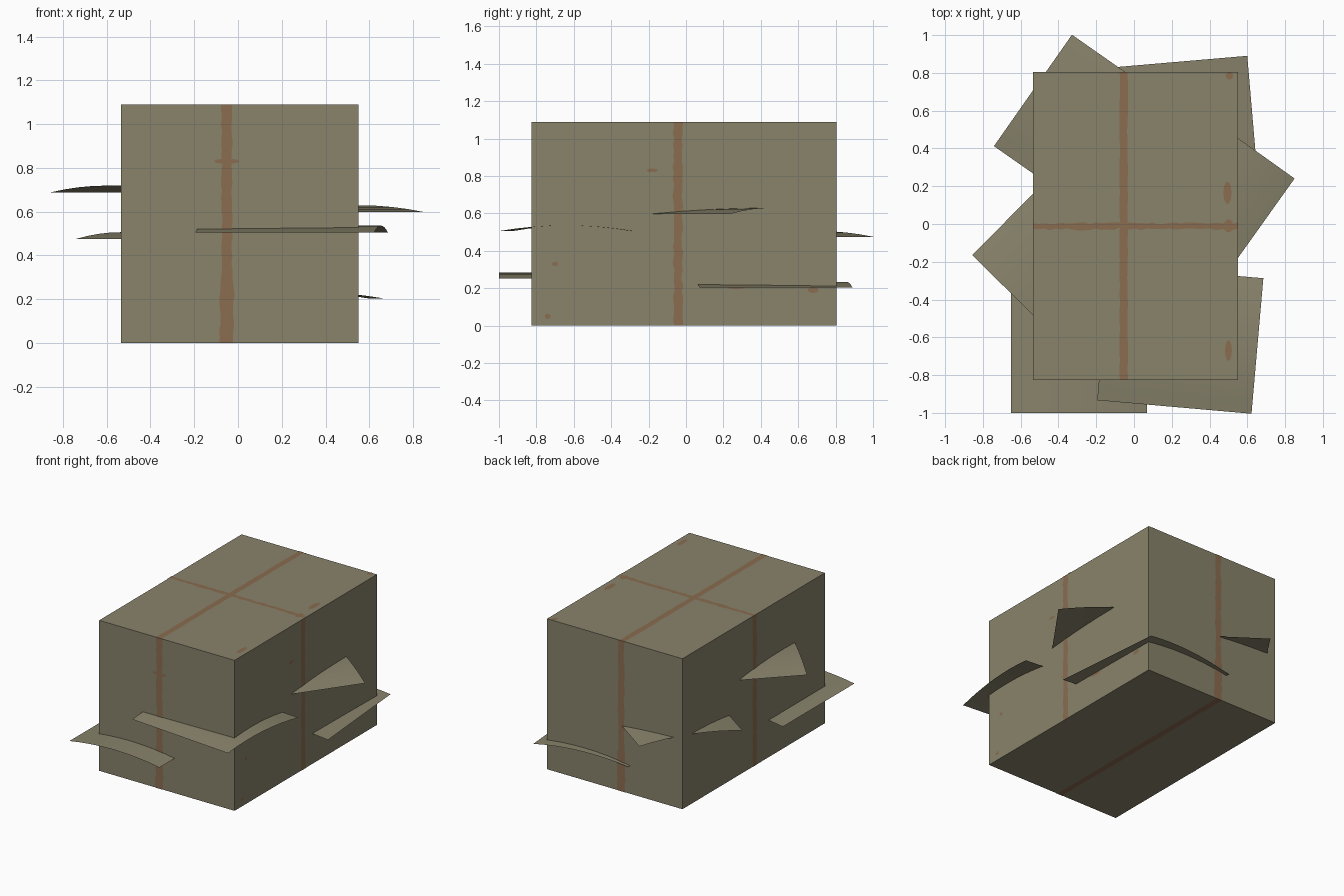
import bpy, bmesh, math, random
from mathutils import Vector, Matrix

if "Cube" in bpy.data.objects:
    bpy.data.objects.remove(bpy.data.objects["Cube"])

random.seed(4)
X0, X1, Y0, Y1, H = -0.535, 0.55, -0.825, 0.805, 1.09
GAP = 0.002


def srgb(*rgb):
    return [((c / 255 + 0.055) / 1.055) ** 2.4 for c in rgb] + [1]


def material(name, colour):
    m = bpy.data.materials.new(name)
    m.diffuse_color = colour
    m.use_nodes = True
    m.node_tree.nodes["Principled BSDF"].inputs["Base Color"].default_value = m.diffuse_color
    return m


paper = material("khaki paper", srgb(136, 131, 107))
rust = material("rusty brown", srgb(138, 108, 80))


def make(name, bm, mat):
    me = bpy.data.meshes.new(name)
    bm.to_mesh(me)
    bm.free()
    me.materials.append(mat)
    ob = bpy.data.objects.new(name, me)
    bpy.context.collection.objects.link(ob)
    return ob


# Main block
bm = bmesh.new()
bmesh.ops.create_cube(bm, size=1)
bmesh.ops.scale(bm, vec=(X1 - X0, Y1 - Y0, H), verts=bm.verts)
bmesh.ops.translate(bm, vec=((X0 + X1) / 2, (Y0 + Y1) / 2, H / 2), verts=bm.verts)
make("box", bm, paper)

# Each side maps face coordinates (u, v) to a point just outside the block
SIDES = {
    "front": (lambda u, v: (u, Y0 - GAP, v), (0, -1, 0)),
    "back": (lambda u, v: (u, Y1 + GAP, v), (0, 1, 0)),
    "left": (lambda u, v: (X0 - GAP, u, v), (-1, 0, 0)),
    "right": (lambda u, v: (X1 + GAP, u, v), (1, 0, 0)),
    "top": (lambda u, v: (u, v, H + GAP), (0, 0, 1)),
    "top_cross": (lambda u, v: (v, u, H + GAP * 1.5), (0, 0, 1)),
    "bottom": (lambda u, v: (u, v, 0.0), (0, 0, -1)),
}


def face_outward(bm, normal):
    bm.normal_update()
    for f in bm.faces:
        if f.normal.dot(Vector(normal)) < 0:
            f.normal_flip()


def band(side, u, v0, v1, half, wobble, wide_below=-9):
    """Ragged painted band running along v, centred on u."""
    place, normal = SIDES[side]
    bm = bmesh.new()
    rows = []
    n = 36
    for i in range(n + 1):
        v = v0 + (v1 - v0) * i / n
        w = half + (0.007 if v < wide_below else 0)
        a = u - w + random.uniform(-wobble, wobble)
        b = u + w + random.uniform(-wobble, wobble)
        rows.append([bm.verts.new(place(a, v)), bm.verts.new(place(b, v))])
    for (a, b), (d, c) in zip(rows, rows[1:]):
        bm.faces.new((a, b, c, d))
    face_outward(bm, normal)
    make(side + "_band", bm, rust)


def spot(side, u, v, ru, rv):
    """Small rounded stain."""
    place, normal = SIDES[side]
    bm = bmesh.new()
    ring = [math.tau * i / 10 for i in range(10)]
    bm.faces.new([bm.verts.new(place(u + ru * math.cos(a), v + rv * math.sin(a)))
                  for a in ring])
    face_outward(bm, normal)
    make(side + "_stain", bm, rust)


# Bands wrapped around the block
band("front", -0.051, 0, H, 0.024, 0.004, 0.28)
band("back", -0.045, 0, H, 0.024, 0.004, 0.28)
band("right", -0.043, 0, H, 0.024, 0.005)
band("left", -0.02, 0, H, 0.024, 0.005)
band("top", -0.055, Y0, Y1, 0.021, 0.002)
band("top_cross", -0.012, X0, X1, 0.016, 0.006)
SIDES["bottom"] = (lambda u, v: (u, v, -GAP / 2), (0, 0, -1))
band("bottom", -0.055, Y0, Y1, 0.021, 0.002)

# Stains
for args in [("front", -0.052, 0.83, 0.058, 0.012), ("right", -0.18, 0.83, 0.03, 0.01),
             ("right", -0.74, 0.05, 0.016, 0.014), ("right", -0.7, 0.33, 0.016, 0.012),
             ("right", 0.68, 0.19, 0.03, 0.015), ("right", 0.27, 0.205, 0.05, 0.01),
             ("top", 0.505, 0.785, 0.02, 0.02), ("top", 0.495, 0.165, 0.022, 0.06),
             ("top", 0.5, -0.01, 0.025, 0.035), ("top", 0.5, -0.67, 0.018, 0.055)]:
    spot(*args)


def sheet(name, x, y, z, angle, length=0.82, width=0.72, rise=0.031, n=8):
    """Loose sheet, arched across its width, long axis turned by angle."""
    bm = bmesh.new()
    rows = []
    for i in range(n + 1):
        t = 2 * i / n - 1
        rows.append([bm.verts.new((s * length / 2, t * width / 2, rise * (1 - t * t)))
                     for s in (-1, 1)])
    for (a, b), (d, c) in zip(rows, rows[1:]):
        bm.faces.new((a, b, c, d)).smooth = True
    bm.transform(Matrix.Translation((x, y, z)) @ Matrix.Rotation(math.radians(angle), 4, 'Z'))
    face_outward(bm, (0, 0, 1))
    make(name, bm, paper)


# Loose sheets sticking out of the sides
sheet("sheet_back_left", -0.199, 0.472, 0.475, -35)
sheet("sheet_back_right", 0.276, 0.451, 0.203, 94.9)
sheet("sheet_right", 0.319, 0.116, 0.598, 54.5)
sheet("sheet_left", -0.312, -0.126, 0.688, 45.4)
sheet("sheet_front_left", -0.29, -0.59, 0.252, 90)
sheet("sheet_front_right", 0.245, -0.61, 0.505, -5)
